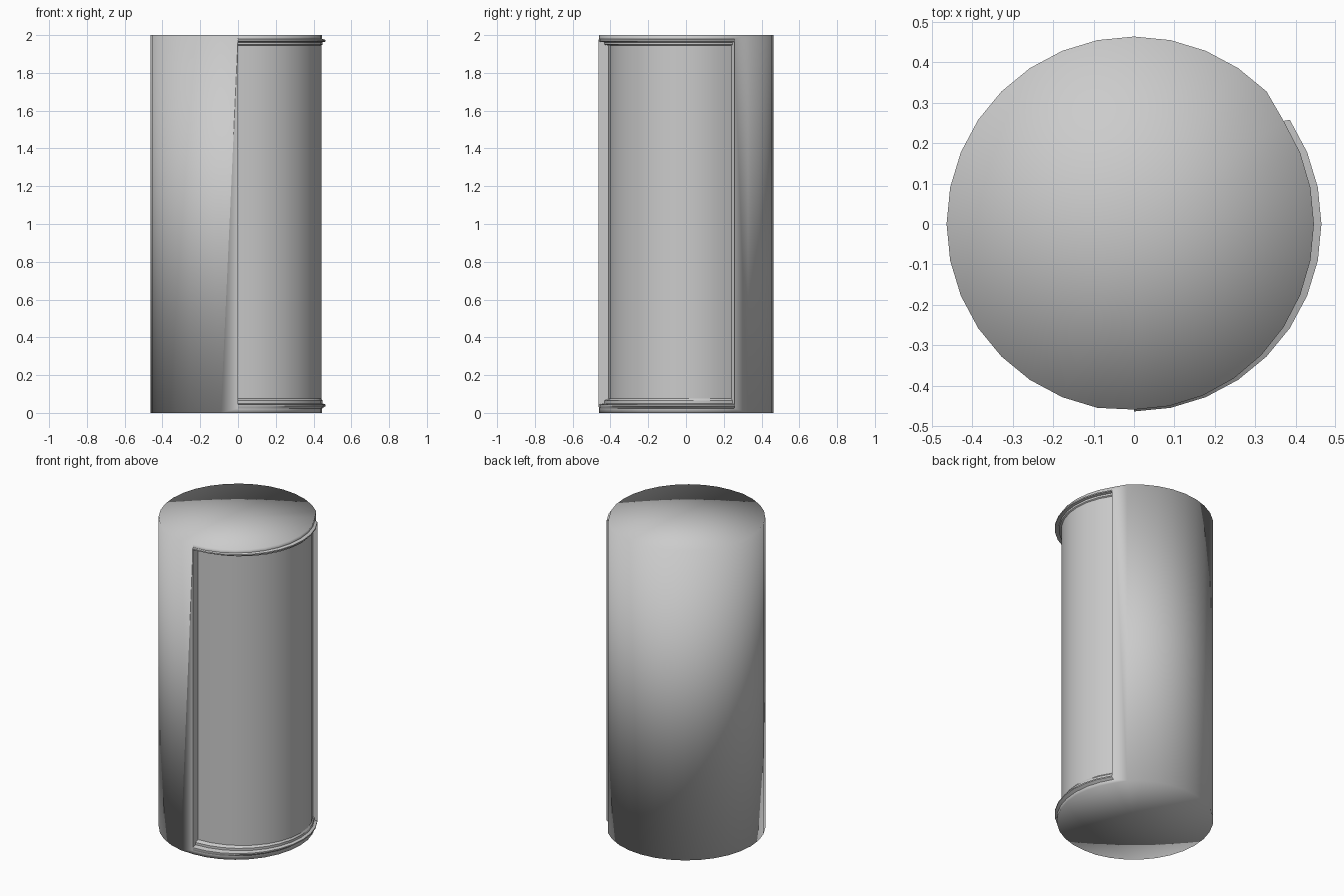
import bpy, bmesh
from math import cos, sin, tau

if "Cube" in bpy.data.objects:
    bpy.data.objects.remove(bpy.data.objects["Cube"])

SEG, R, H = 32, 0.464, 2.0
FIRST, LAST = -8, 3            # door opening spans these segments (-90 to 33.75 degrees)

# arc shapes as (x scale, y scale, y offset)
RIM = (1, 1, 0)
CAP = (0.96, 0.99, 0)
FRAME = (0.965, 0.94, 0.004)
PANEL = (0.95, 0.90, 0.008)


def pt(i, shape, z):
    a = tau * i / SEG
    return (R * cos(a) * shape[0], R * sin(a) * shape[1] + shape[2], z)


def finish(bm, name):
    bmesh.ops.remove_doubles(bm, verts=bm.verts, dist=1e-5)
    me = bpy.data.meshes.new(name)
    bm.to_mesh(me)
    bm.free()
    ob = bpy.data.objects.new(name, me)
    bpy.context.collection.objects.link(ob)
    me.shade_smooth()
    return ob


def add_face(bm, points):
    return bm.faces.new([bm.verts.new(p) for p in points])


# Column body: plain wall, capped ends and the shallow lips above and below the door
def column(i):
    if i in (LAST, FIRST + SEG):
        return [pt(i, CAP, H), pt(i, CAP, 1.98), pt(i, RIM, 1.974),
                pt(i, RIM, 0.036), pt(i, CAP, 0.024), pt(i, CAP, 0)]
    return [pt(i, RIM, H), pt(i, RIM, 0)]


bm = bmesh.new()
for i in range(LAST, FIRST + SEG):
    add_face(bm, column(i) + column(i + 1)[::-1])
for i in range(FIRST, LAST):
    for top, bottom in ((H, 1.98), (0.024, 0)):
        add_face(bm, [pt(i, CAP, top), pt(i, CAP, bottom),
                      pt(i + 1, CAP, bottom), pt(i + 1, CAP, top)])
for i in range(FIRST, FIRST + SEG):
    s0 = CAP if i <= LAST else RIM
    s1 = CAP if i + 1 <= LAST or i + 1 == FIRST + SEG else RIM
    add_face(bm, [(0, 0, H), pt(i, s0, H), pt(i + 1, s1, H)])
    add_face(bm, [(0, 0, 0), pt(i + 1, s1, 0), pt(i, s0, 0)])
finish(bm, "column_body")

# Curved door: thin rails, stepped frame and recessed panel, swept round the arc
profile = [(CAP, 1.98), (RIM, 1.974), (RIM, 1.966), (FRAME, 1.962), (FRAME, 1.95),
           (PANEL, 1.945), (PANEL, 0.075), (FRAME, 0.065), (FRAME, 0.05),
           (RIM, 0.044), (RIM, 0.036), (CAP, 0.024)]
bm = bmesh.new()
for i in range(FIRST, LAST):
    for (s0, z0), (s1, z1) in zip(profile, profile[1:]):
        add_face(bm, [pt(i, s0, z0), pt(i, s1, z1), pt(i + 1, s1, z1), pt(i + 1, s0, z0)])
# upright jambs closing both ends of the recess
add_face(bm, [pt(FIRST, s, z) for s, z in profile[1:-1][::-1]])
add_face(bm, [pt(LAST, s, z) for s, z in profile[1:-1]])
door = finish(bm, "curved_door")
bpy.context.view_layer.objects.active = door
door.select_set(True)
bpy.ops.object.shade_smooth_by_angle(angle=0.5)
